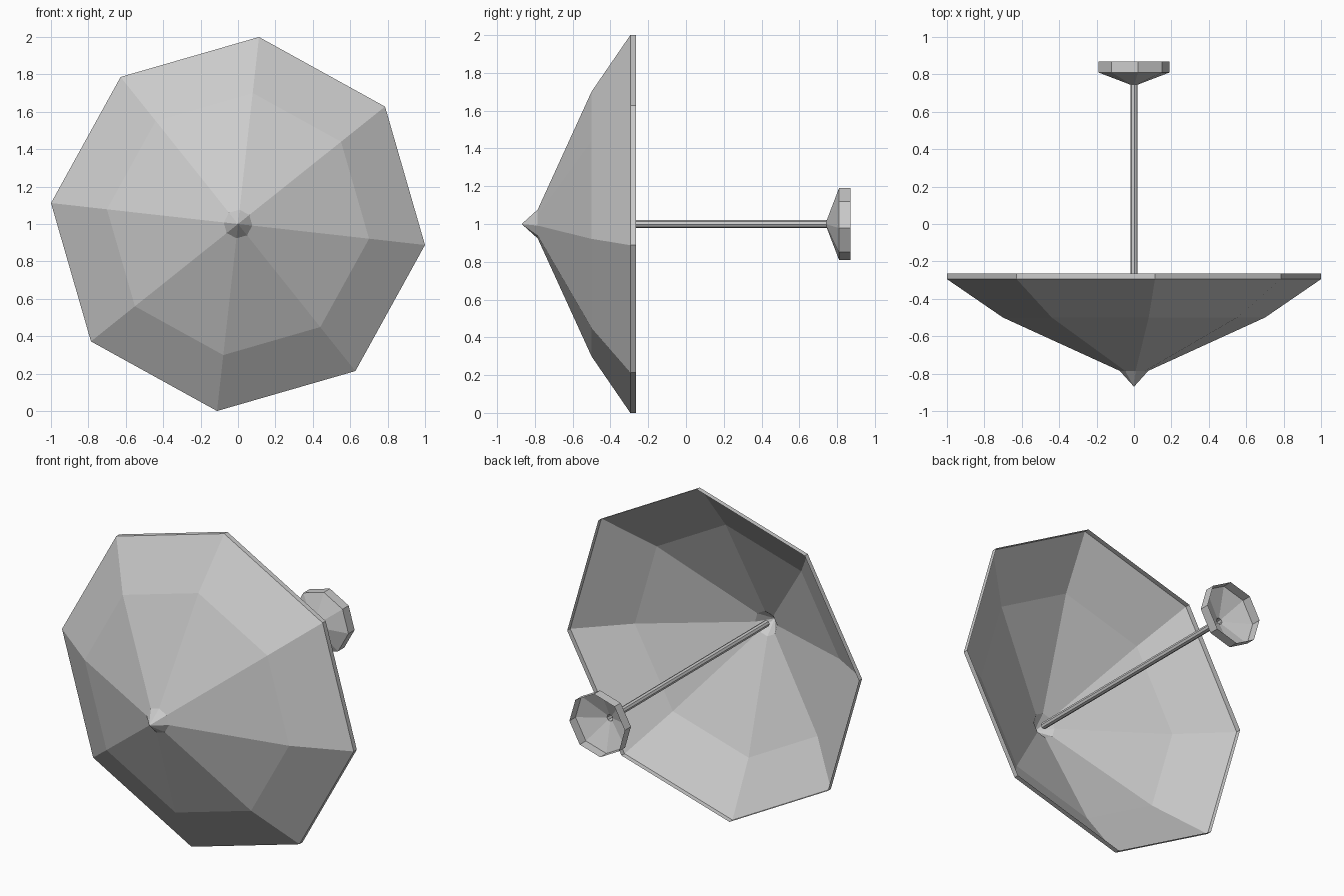
import bpy
import bmesh
from math import cos, sin, radians

if "Cube" in bpy.data.objects:
    bpy.data.objects.remove(bpy.data.objects["Cube"])

SIDES = 8
TWIST = radians(-6.4)   # the whole model is rolled slightly about its axis
CENTRE_Z = 1.0


def lathe(name, profile):
    """Eight-sided open shell around the y axis; profile is (radius, y)."""
    bm = bmesh.new()
    rings = []
    for r, y in profile:
        if r == 0:
            rings.append([bm.verts.new((0, y, CENTRE_Z))] * SIDES)
        else:
            angles = [TWIST + radians(360 / SIDES * i) for i in range(SIDES)]
            rings.append([bm.verts.new((r * cos(a), y, CENTRE_Z + r * sin(a)))
                          for a in angles])
    for a, b in zip(rings, rings[1:]):
        for i in range(SIDES):
            j = (i + 1) % SIDES
            quad = [a[i], a[j], b[j], b[i]]
            bm.faces.new(list(dict.fromkeys(quad)))
    bmesh.ops.recalc_face_normals(bm, faces=bm.faces)
    mesh = bpy.data.meshes.new(name)
    bm.to_mesh(mesh)
    bm.free()
    obj = bpy.data.objects.new(name, mesh)
    bpy.context.collection.objects.link(obj)
    return obj


# Wide canopy with pointed tip and narrow rim lip
lathe("canopy", [(0, -0.87), (0.077, -0.785), (0.705, -0.5),
                 (1.006, -0.295), (1.006, -0.265)])

# Thin shaft along the axis
lathe("shaft", [(0.02, -0.79), (0.02, 0.745)])

# Flared hollow cup at the far end of the shaft
lathe("end_cup", [(0.02, 0.745), (0.191, 0.81), (0.191, 0.87)])
